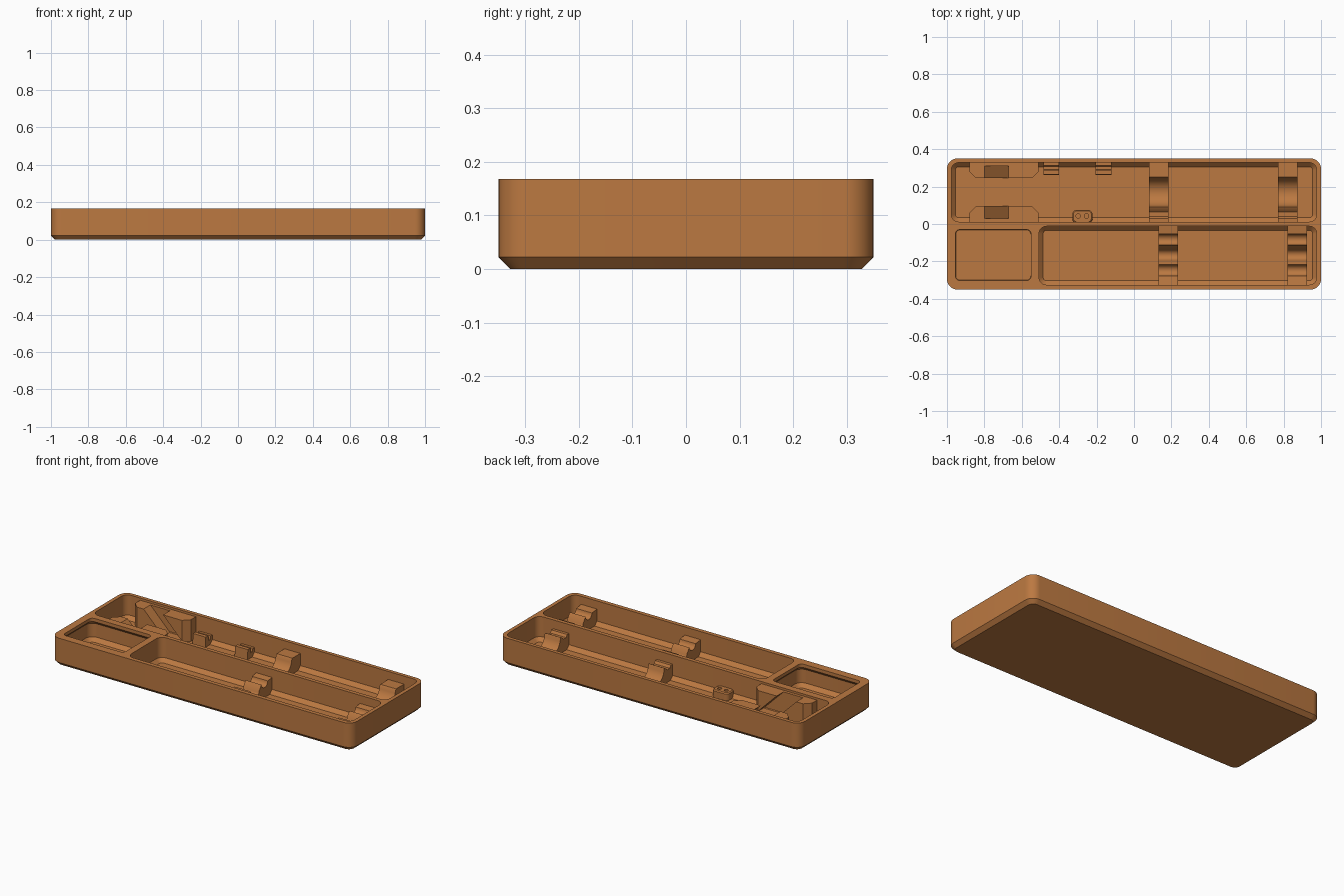
import bpy
import bmesh
import math
from mathutils import Vector

if "Cube" in bpy.data.objects:
    bpy.data.objects.remove(bpy.data.objects["Cube"], do_unlink=True)

FLOOR, RIM = 0.025, 0.168

clay = bpy.data.materials.new("warm_tan")
clay.use_nodes = True
clay.diffuse_color = (0.5, 0.19, 0.053, 1)
clay.node_tree.nodes["Principled BSDF"].inputs["Base Color"].default_value = clay.diffuse_color


def finish(name, bm):
    bmesh.ops.recalc_face_normals(bm, faces=bm.faces)
    mesh = bpy.data.meshes.new(name)
    bm.to_mesh(mesh)
    bm.free()
    mesh.materials.append(clay)
    ob = bpy.data.objects.new(name, mesh)
    bpy.context.collection.objects.link(ob)
    return ob


def rounded(x0, x1, y0, y1, r, z, steps=8):
    """Outline of a rounded rectangle at height z."""
    pts = []
    corners = ((x1 - r, y1 - r), (x0 + r, y1 - r), (x0 + r, y0 + r), (x1 - r, y0 + r))
    for q, (cx, cy) in enumerate(corners):
        for i in range(steps + 1):
            a = math.pi / 2 * (q + i / steps)
            pts.append((cx + r * math.cos(a), cy + r * math.sin(a), z))
    return pts


def loft(name, x0, x1, y0, y1, r, layers):
    """Stack of rounded rectangles, each layer a (height, inset) pair."""
    bm = bmesh.new()
    rings = [[bm.verts.new(p) for p in
              rounded(x0 + d, x1 - d, y0 + d, y1 - d, max(r - d, 0.012), z)]
             for z, d in layers]
    for a, b in zip(rings, rings[1:]):
        for i in range(len(a)):
            j = (i + 1) % len(a)
            bm.faces.new((a[i], a[j], b[j], b[i]))
    bm.faces.new(rings[0])
    bm.faces.new(rings[-1])
    return finish(name, bm)


def prism(name, pts, axis, start, end):
    """Extrude a 2D outline along x, y or z."""
    bm = bmesh.new()
    lift = {"x": lambda u, v: (start, u, v),
            "y": lambda u, v: (u, start, v),
            "z": lambda u, v: (u, v, start)}[axis]
    face = bm.faces.new([bm.verts.new(lift(u, v)) for u, v in pts])
    out = bmesh.ops.extrude_face_region(bm, geom=[face])
    move = Vector([(end - start) * (axis == k) for k in "xyz"])
    bmesh.ops.translate(bm, vec=move,
                        verts=[g for g in out["geom"] if isinstance(g, bmesh.types.BMVert)])
    return finish(name, bm)


def cut(ob, *cutters):
    for c in cutters:
        c.hide_render = True
        m = ob.modifiers.new("cut", "BOOLEAN")
        m.operation, m.solver, m.object = "DIFFERENCE", "EXACT", c
        bpy.context.view_layer.objects.active = ob
        bpy.ops.object.modifier_apply(modifier=m.name)
        bpy.data.objects.remove(c, do_unlink=True)


def groove(cy, cz, r, half, steps=14):
    """Points of a concave arc running from +y to -y."""
    return [(cy + r * math.cos(a), cz - r * math.sin(a))
            for a in (half + (math.pi - 2 * half) * i / steps for i in range(steps + 1))]


# Tray body with chamfered base and three pockets
tray = loft("tray", -1, 1, -0.35, 0.35, 0.055, [(0, 0.022), (0.022, 0), (RIM, 0)])
open_layers = [(FLOOR, 0.022), (0.047, 0), (0.2, 0)]
lip_layers = [(FLOOR, 0.022), (0.047, 0), (0.128, 0), (0.148, 0.02), (0.2, 0.02)]
cut(tray,
    loft("long_pocket", -0.977, 0.977, 0.012, 0.328, 0.04, open_layers),
    loft("front_pocket", -0.508, 0.977, -0.325, -0.012, 0.04, open_layers),
    loft("small_pocket", -0.975, -0.53, -0.322, -0.01, 0.045, lip_layers))

# Single-groove cradles in the long pocket
for name, x in (("inner", 0.08), ("outer", 0.77)):
    pts = [(0.335, 0.01), (0.335, 0.12), (0.252, 0.12)]
    pts += groove(0.17, 0.12, 0.077, 0.1)
    pts += [(0.09, 0.12), (0.08, 0.115), (0.065, 0.1), (0.04, 0.1), (0.03, 0.115),
            (0.005, 0.115), (0.005, 0.01)]
    prism(name + "_wide_cradle", pts, "x", x, x + 0.105)

# Three-groove cradles in the front pocket
for name, x in (("inner", 0.13), ("outer", 0.82)):
    pts = [(-0.005, 0.01), (-0.005, 0.12)]
    for cy, cz in ((-0.083, 0.115), (-0.165, 0.085), (-0.247, 0.115)):
        pts += groove(cy, cz, 0.03, 0.05, 10)
    pts += [(-0.33, 0.12), (-0.33, 0.01)]
    prism(name + "_triple_cradle", pts, "x", x, x + 0.105)

# Small clips on the back wall
for name, x in (("left", -0.205), ("right", -0.485)):
    pts = [(0.335, 0.01), (0.335, 0.075), (0.312, 0.075), (0.308, 0.055),
           (0.292, 0.055), (0.288, 0.085), (0.265, 0.085), (0.26, 0.01)]
    prism(name + "_clip", pts, "x", x, x + 0.085)

# Pin block with two round sockets
pin_block = loft("pin_block", -0.33, -0.222, 0.005, 0.076, 0.025, [(0.01, 0), (0.064, 0), (0.07, 0.006)])
for x in (-0.298, -0.254):
    circle = [(x + 0.012 * math.cos(math.tau * i / 20), 0.043 + 0.012 * math.sin(math.tau * i / 20))
              for i in range(20)]
    cut(pin_block, prism("socket", circle, "z", 0.04, 0.1))

# Facing pair of holders with a slanted slot
for name, wall, face in (("back", 0.335, 0.245), ("front", 0.005, 0.095)):
    s = 1 if wall > face else -1
    outline = [(-0.88, wall), (-0.88, face + s * 0.035), (-0.845, face), (-0.545, face),
               (-0.51, face + s * 0.035), (-0.51, wall)]
    holder = prism(name + "_slotted_holder", outline, "z", 0.01, 0.155)
    slot = [(-0.845, 0.2), (-0.715, 0.2), (-0.54, FLOOR), (-0.67, FLOOR)]
    cut(holder, prism("slot", slot, "y", face - s * 0.05, face + s * 0.065))

# Smooth the rounded walls, keep hard edges
bpy.ops.object.select_all(action="DESELECT")
for ob in bpy.context.collection.objects:
    if ob.type == "MESH" and clay.name in ob.data.materials:
        ob.select_set(True)
        bpy.context.view_layer.objects.active = ob
bpy.ops.object.shade_smooth_by_angle(angle=math.radians(30))
